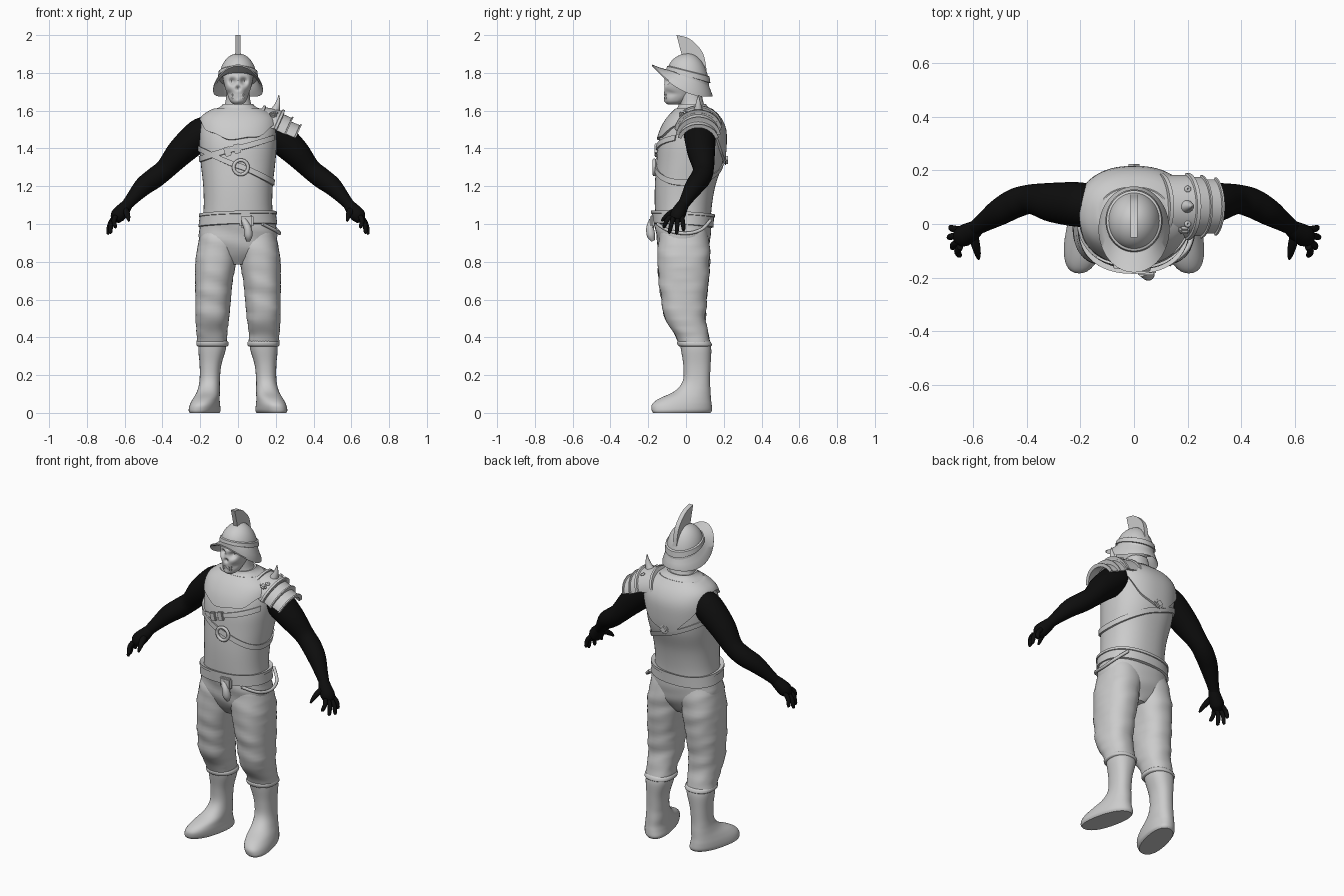
import bpy, bmesh
from math import sin, cos, pi, exp, radians, copysign
from mathutils import Vector, Matrix, Euler

if "Cube" in bpy.data.objects:
    bpy.data.objects.remove(bpy.data.objects["Cube"], do_unlink=True)


def material(name, value):
    m = bpy.data.materials.new(name)
    m.use_nodes = True
    colour = (value, value, value, 1)
    m.diffuse_color = colour
    m.node_tree.nodes["Principled BSDF"].inputs["Base Color"].default_value = colour
    return m


grey = material("light grey", 0.6)
black = material("black skin", 0.004)


def finish(name, bm, mat, angle=40):
    bmesh.ops.recalc_face_normals(bm, faces=bm.faces[:])
    me = bpy.data.meshes.new(name)
    bm.to_mesh(me)
    bm.free()
    me.materials.append(mat)
    ob = bpy.data.objects.new(name, me)
    bpy.context.collection.objects.link(ob)
    bpy.ops.object.select_all(action="DESELECT")
    ob.select_set(True)
    bpy.context.view_layer.objects.active = ob
    bpy.ops.object.shade_smooth_by_angle(angle=radians(angle))
    return ob


def skin(name, rings, mat, closed=False, angle=40):
    """Bridge a chain of point loops into a solid."""
    bm = bmesh.new()
    loops = [[bm.verts.new(p) for p in ring] for ring in rings]
    n = len(loops[0])
    pairs = list(zip(loops, loops[1:]))
    if closed:
        pairs.append((loops[-1], loops[0]))
    else:
        bm.faces.new(loops[0])
        bm.faces.new(loops[-1])
    for a, b in pairs:
        for i in range(n):
            j = (i + 1) % n
            bm.faces.new((a[i], a[j], b[j], b[i]))
    return finish(name, bm, mat, angle)


def spline(rows, k=5):
    """Smoothly interpolate rows of numbers."""
    out = []
    for i in range(len(rows) - 1):
        a, b, c, d = (rows[max(0, min(len(rows) - 1, i + o))] for o in (-1, 0, 1, 2))
        for s in range(k):
            t = s / k
            out.append([0.5 * (2 * q + (r - p) * t + (2 * p - 5 * q + 4 * r - w) * t * t
                        + (3 * q - p - 3 * r + w) * t ** 3) for p, q, r, w in zip(a, b, c, d)])
    return out + [list(rows[-1])]


def oval(row, u, power=0.87, off=0.0):
    z, cx, cy, rx, ry = row
    s, c = sin(u), cos(u)
    return Vector((cx + (rx + off) * copysign(abs(s) ** power, s),
                   cy - (ry + off) * copysign(abs(c) ** power, c), z))


def turn(n):
    return [2 * pi * i / n for i in range(n)]


def loft(name, rows, mat, n=40, k=5, warp=None, power=0.87):
    """Stack ovals given as z, centre x, centre y, half width, half depth."""
    rings = [[oval(r, u, power) for u in turn(n)] for r in spline(rows, k)]
    if warp:
        rings = [[warp(p) for p in ring] for ring in rings]
    return skin(name, rings, mat)


def tube(name, rows, mat, n=16, k=5):
    """Round sweep along x, y, z, radius."""
    pts = spline(rows, k)
    pos = [Vector(p[:3]) for p in pts]
    side, rings = None, []
    for i, p in enumerate(pos):
        t = (pos[min(i + 1, len(pos) - 1)] - pos[max(i - 1, 0)]).normalized()
        side = t.orthogonal() if side is None else side - t * side.dot(t)
        side.normalize()
        other = t.cross(side)
        rings.append([p + (side * cos(u) + other * sin(u)) * pts[i][3] for u in turn(n)])
    return skin(name, rings, mat)


def box(name, loc, size, mat, rot=(0, 0, 0), bevel=0.004):
    bm = bmesh.new()
    bmesh.ops.create_cube(bm, size=1, matrix=Matrix.LocRotScale(Vector(loc), Euler(rot), Vector(size)))
    bmesh.ops.bevel(bm, geom=bm.edges[:], offset=bevel, segments=2, affect="EDGES")
    return finish(name, bm, mat)


# Torso with shoulders and neck
torso_rows = [(0.97, 0, -0.015, 0.195, 0.145), (1.08, 0, -0.015, 0.182, 0.15), (1.2, 0, -0.005, 0.184, 0.16),
              (1.32, 0, 0.018, 0.197, 0.175), (1.42, 0, 0.028, 0.205, 0.176), (1.5, 0, 0.038, 0.203, 0.162),
              (1.56, 0, 0.042, 0.185, 0.13), (1.6, 0, 0.042, 0.13, 0.092), (1.622, 0, 0.035, 0.075, 0.065),
              (1.7, 0, 0.025, 0.06, 0.055)]
loft("torso", torso_rows, grey, 48)
dense = spline(torso_rows, 8)


def on_torso(u, z, off):
    for a, b in zip(dense, dense[1:]):
        if z <= b[0]:
            t = max(0, (z - a[0]) / (b[0] - a[0]))
            return oval([p + (q - p) * t for p, q in zip(a, b)], u, off=off)
    return oval(dense[-1], u, off=off)


def band(name, low, high, off, start=-pi, end=pi, rows=3, n=72):
    """Cloth or leather wrapped on the torso between two height rules."""
    full = end - start > 6.2
    rings = []
    for i in range(n if full else n + 1):
        u = start + (end - start) * i / n
        zs = [low(u) + (high(u) - low(u)) * j / rows for j in range(rows + 1)]
        lift = Vector((0, 0, off / 2))
        rings.append([on_torso(u, z, off) + lift for z in zs]
                     + [on_torso(u, z, -0.01) for z in reversed(zs)])
    return skin(name, rings, grey, full)


# Shoulder cloth, collar, straps and belt
def cloth_edge(u):
    c = cos(u)
    return 1.555 - 0.11 * max(c, 0) ** 1.5 - 0.23 * max(-c, 0) ** 2 + 0.006 * sin(9 * u)


band("shoulder_cloth", cloth_edge, lambda u: 1.605, 0.012, rows=10)
band("collar", lambda u: 1.6, lambda u: 1.63, 0.01)
band("chest_strap", lambda u: 1.29 - 0.09 * sin(u), lambda u: 1.32 - 0.09 * sin(u), 0.009)
band("upper_strap", lambda u: 1.385 + 0.06 * sin(u), lambda u: 1.415 + 0.06 * sin(u), 0.008, -1.5, 1.1)
band("belt", lambda u: 0.985 + 0.012 * sin(u + 1), lambda u: 1.045 + 0.012 * sin(u + 1), 0.016)
band("belt_rim", lambda u: 1.035 + 0.012 * sin(u + 1), lambda u: 1.05 + 0.012 * sin(u + 1), 0.021)
box("cloth_knot", (0.0, 0.21, 1.34), (0.05, 0.025, 0.05), grey, (0, 0.8, 0), 0.01)
for i, x in enumerate((-0.055, -0.005)):
    box(f"strap_buckle_{i}", (x, -0.157, 1.4 + 0.3 * x), (0.035, 0.022, 0.05), grey, (0, -0.25, 0))


def hoop(name, loc, rot, major, minor):
    bpy.ops.mesh.primitive_torus_add(location=loc, rotation=rot, major_radius=major, minor_radius=minor,
                                     major_segments=32, minor_segments=10)
    ob = bpy.context.object
    ob.name = name
    ob.data.materials.append(grey)
    bpy.ops.object.shade_smooth_by_angle(angle=radians(40))


hoop("strap_ring", (0.015, -0.168, 1.3), (pi / 2, 0, 0), 0.038, 0.009)
box("belt_buckle", (0.045, -0.178, 1.015), (0.075, 0.025, 0.065), grey, bevel=0.008)
tube("belt_tongue", [(0.03, -0.18, 1.02, 0.016), (0.05, -0.19, 0.98, 0.02), (0.055, -0.185, 0.94, 0.022),
                     (0.055, -0.175, 0.91, 0.01)], grey)
tube("hip_cord", [(0.13, -0.15, 1.0, 0.009), (0.2, -0.09, 0.965, 0.009), (0.22, 0.0, 0.95, 0.009),
                  (0.205, 0.08, 0.97, 0.009), (0.15, 0.13, 1.02, 0.009)], grey, 10)


# Trousers and boots
def creased(p):
    w = 0.004 * sin(p.z * 55 + 14 * p.x) * sin(18 * p.y + 11 * p.z)
    return p + Vector((copysign(w, p.x), w, 0))


loft("trouser_seat", [(0.785, 0, -0.01, 0.05, 0.08), (0.84, 0, -0.012, 0.165, 0.12), (0.92, 0, -0.014, 0.205, 0.142),
                      (1.0, 0, -0.015, 0.198, 0.15)], grey, warp=creased)
leg = [(0.365, 0.135, 0.045, 0.08, 0.085), (0.42, 0.136, 0.028, 0.081, 0.09), (0.5, 0.134, -0.004, 0.089, 0.108),
       (0.6, 0.131, -0.01, 0.094, 0.12), (0.7, 0.125, -0.012, 0.1, 0.132), (0.8, 0.115, -0.012, 0.109, 0.138),
       (0.9, 0.1, -0.012, 0.11, 0.136), (0.98, 0.09, -0.012, 0.1, 0.12)]
hem = [(0.352, 0.135, 0.047, 0.078, 0.082), (0.358, 0.135, 0.047, 0.085, 0.09), (0.372, 0.135, 0.043, 0.085, 0.09),
       (0.38, 0.135, 0.041, 0.079, 0.085)]
boot = [(0, 0.168, -0.022, 0.068, 0.152), (0.015, 0.168, -0.022, 0.076, 0.16), (0.045, 0.168, -0.022, 0.074, 0.158),
        (0.075, 0.165, -0.006, 0.068, 0.138), (0.115, 0.157, 0.035, 0.06, 0.095), (0.17, 0.15, 0.055, 0.054, 0.072),
        (0.25, 0.146, 0.058, 0.057, 0.072), (0.33, 0.138, 0.054, 0.072, 0.08), (0.37, 0.135, 0.048, 0.074, 0.08)]

# Arms and hands
arm = [(0.15, 0.07, 1.5, 0.07), (0.2, 0.072, 1.475, 0.083), (0.3, 0.08, 1.385, 0.074), (0.38, 0.092, 1.295, 0.056),
       (0.44, 0.078, 1.245, 0.055), (0.5, 0.045, 1.2, 0.05), (0.56, 0.005, 1.135, 0.035), (0.59, -0.015, 1.1, 0.029)]
palm = [(0.58, -0.01, 1.11, 0.028), (0.605, -0.028, 1.08, 0.036), (0.635, -0.045, 1.045, 0.04),
        (0.65, -0.055, 1.02, 0.026)]
tips = [(0.685, -0.012, 0.965), (0.692, -0.05, 0.945), (0.678, -0.09, 0.95), (0.65, -0.12, 0.98)]

for s, label in ((1, "left"), (-1, "right")):
    def flip(rows, at):
        return [tuple(v * s if i == at else v for i, v in enumerate(r)) for r in rows]

    def splay(p):
        p.x -= s * 0.22 * (p.y - 0.02) * max(0, 1 - p.z / 0.16)
        return p

    loft(f"{label}_trouser_leg", flip(leg, 1), grey, warp=creased)
    loft(f"{label}_trouser_hem", flip(hem, 1), grey)
    loft(f"{label}_boot", flip(boot, 1), grey, warp=splay)
    tube(f"{label}_arm", flip(arm, 0), black, 24)
    tube(f"{label}_palm", flip(palm, 0), black)
    for i, tip in enumerate(tips):
        root = Vector((0.648, -0.022 - 0.021 * i, 1.04))
        end = Vector(tip)
        mid = root.lerp(end, 0.5) + Vector((0.008, 0, 0.006))
        finger = [(*root, 0.013), (*mid, 0.0125), (*root.lerp(end, 0.9), 0.01), (*end, 0.004)]
        tube(f"{label}_finger_{i}", flip(finger, 0), black, 10)
    thumb = [(0.6, -0.03, 1.08, 0.018), (0.59, -0.075, 1.06, 0.017), (0.582, -0.11, 1.035, 0.012),
             (0.578, -0.13, 1.015, 0.005)]
    tube(f"{label}_thumb", flip(thumb, 0), black, 10)

# Skull-like head: sockets, nose hole, hollow cheeks, brow
dents = [(0.032, 1.755, 0.017, 0.03), (-0.032, 1.755, 0.017, 0.03), (0, 1.72, 0.011, 0.02), (0, 1.78, 0.018, -0.008),
         (0.05, 1.69, 0.016, 0.014), (-0.05, 1.69, 0.016, 0.014), (0, 1.65, 0.014, -0.006)]


def carve(p):
    if p.y < -0.03:
        p.y += sum(d * exp(-((p.x - x) ** 2 + (p.z - z) ** 2) / r ** 2) for x, z, r, d in dents)
    return p


loft("head", [(1.632, 0, -0.065, 0.02, 0.03), (1.65, 0, -0.058, 0.042, 0.052), (1.69, 0, -0.035, 0.058, 0.08),
              (1.74, 0, -0.02, 0.074, 0.097), (1.8, 0, 0, 0.08, 0.095), (1.86, 0, 0.01, 0.052, 0.06)],
     grey, 80, 9, carve)
for row, z in enumerate((1.683, 1.668)):
    for i in range(-3, 4):
        x = 0.009 * i
        box(f"tooth_{row}_{i + 3}", (x, -0.11 + 11 * x * x, z), (0.007, 0.014, 0.012), grey, bevel=0.002)


# Helmet: dome, ridge, flared brim and crest
def dome_point(u, t, grow=0.0):
    base, r, h = 1.765 + 0.04 * cos(u), cos(t * pi / 2) + grow, sin(t * pi / 2)
    return Vector((0.1 * r * sin(u), 0.012 - 0.11 * r * cos(u), base + (1.903 - base) * h))


skin("helmet_dome", [[dome_point(u, t / 12) for u in turn(48)] for t in range(12)]
     + [[dome_point(u, 0.985) for u in turn(48)]], grey)
skin("helmet_ridge", [[dome_point(u, 0.08), dome_point(u, 0.08, 0.07), dome_point(u, 0.2, 0.07), dome_point(u, 0.22)]
                      for u in turn(64)], grey, True)
brim = []
for u in turn(64):
    c = cos(u)
    edge = Vector((0.132 * sin(u), -0.02 - 0.16 * c, 1.71 + 0.08 * c + 0.05 * c * c))
    inner = dome_point(u, 0.02, -0.02)
    mid = inner.lerp(edge, 0.5) + Vector((0, 0, -0.004))
    drop = Vector((0, 0, 0.008))
    brim.append([inner + drop, mid + drop, edge + drop / 2, edge - drop / 2, mid - drop, inner - drop])
skin("helmet_brim", brim, grey, True)
outer = spline([(-0.05, 2.0), (0.01, 1.985), (0.06, 1.945), (0.095, 1.89), (0.112, 1.79)])
lower = spline([(-0.02, 1.885), (0.01, 1.885), (0.05, 1.875), (0.08, 1.845), (0.1, 1.79)])
skin("helmet_crest", [[(x, y, z) for x, (y, z) in ((-0.013, a), (0.013, a), (0.013, b), (-0.013, b))]
                      for a, b in zip(outer, lower)], grey)


# Left shoulder armour: overlapping arched plates with raised rims
def plate(name, start, end, depth, height, spread):
    rings = []
    stations = [(0, 0.008), (0.12, 0.008), (0.14, 0), (0.86, 0), (0.88, 0.008), (1, 0.008)]
    for i in range(29):
        a = radians(spread) * (i / 14 - 1)

        def at(t, h):
            x, z = (p + (q - p) * t for p, q in zip(start, end))
            r = height + h
            return (x + 0.4 * r * cos(a), 0.065 + (depth + h) * sin(a), z + 0.9 * r * cos(a))
        rings.append([at(t, h) for t, h in stations] + [at(t, -0.012) for t, h in reversed(stations)])
    skin(name, rings, grey, angle=30)


plate("shoulder_plate_top", (0.085, 1.515), (0.2, 1.49), 0.118, 0.118, 84)
plate("shoulder_plate_middle", (0.19, 1.48), (0.245, 1.455), 0.112, 0.115, 80)
plate("shoulder_plate_lower", (0.235, 1.455), (0.295, 1.43), 0.105, 0.1, 74)
tube("shoulder_spike", [(0.195, 0.065, 1.595, 0.026), (0.207, 0.065, 1.625, 0.017), (0.214, 0.065, 1.655, 0.009),
                        (0.216, 0.065, 1.682, 0.002)], grey)
box("shoulder_emblem", (0.185, -0.02, 1.575), (0.04, 0.025, 0.04), grey, (0.7, 0.3, 0), 0.008)
for y in (0.0, 0.13):
    hoop(f"shoulder_stud_{'front' if y < 0.05 else 'back'}", (0.2, y, 1.59), (0, 0.4, 0), 0.007, 0.006)
